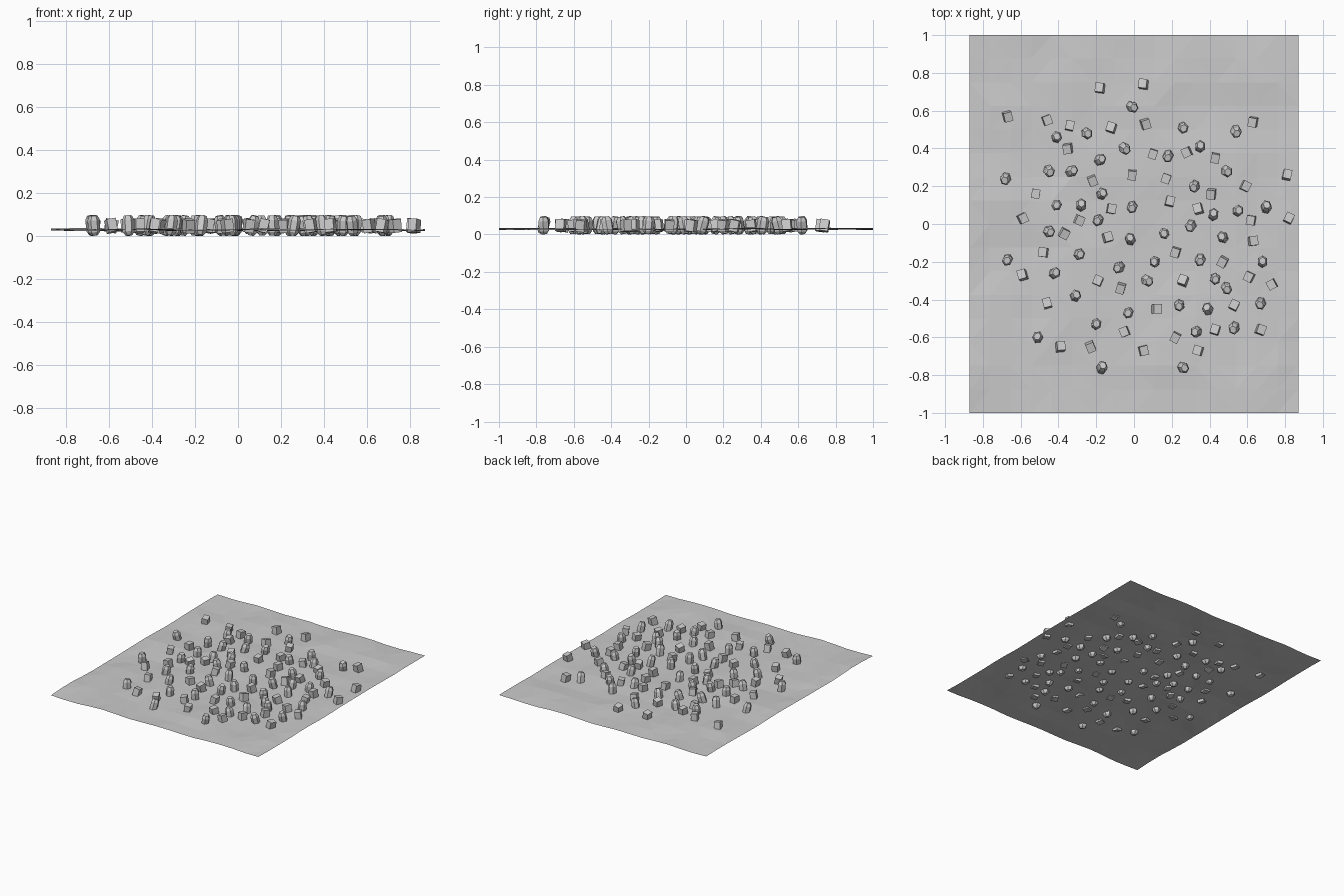
import bpy, bmesh, math, random
from mathutils import Vector, Matrix, Euler, noise

if "Cube" in bpy.data.objects:
    bpy.data.objects.remove(bpy.data.objects["Cube"])

random.seed(4)
HX, HY = 0.87, 1.0

# Stone positions on the ground, in hundredths of a unit
BLOCKS = [(-18, 72), (5, 74), (-67, 57), (-34, 52), (-12, 51), (6, 53), (63, 54), (-46, 55), (-35, 40),
          (10, 37), (28, 38), (43, 35), (-22, 23), (-1, 26), (17, 24), (59, 20), (81, 26), (-52, 16),
          (41, 16), (19, 12), (-12, 8), (-29, 2), (34, 8), (62, 2), (82, 3), (-59, 3), (-37, -5),
          (-14, -7), (63, -9), (22, -15), (-48, -15), (47, -20), (-59, -27), (-19, -30), (-7, -34),
          (26, -30), (61, -28), (73, -32), (-46, -42), (12, -45), (53, -43), (-5, -57), (22, -60),
          (43, -56), (67, -56), (-39, -65), (-23, -65), (5, -67), (34, -67)]
BOULDERS = [(-1, 62), (-41, 46), (-25, 48), (26, 51), (54, 49), (-5, 40), (-18, 34), (18, 36), (35, 41),
            (-45, 28), (-33, 28), (-68, 24), (49, 28), (32, 20), (-17, 16), (-41, 10), (-28, 10),
            (-1, 9), (55, 7), (70, 9), (42, 5), (-19, 2), (-45, -4), (-2, -8), (16, -5), (30, -1),
            (47, -7), (-29, -16), (-8, -23), (11, -20), (35, -19), (68, -20), (-67, -19), (-42, -26),
            (7, -30), (43, -29), (49, -34), (-31, -38), (-3, -47), (24, -43), (39, -45), (67, -42),
            (-20, -53), (33, -57), (53, -55), (-51, -60), (-17, -76), (26, -76)]


def add_object(name, bm, mesh_name=None):
    me = bpy.data.meshes.new(mesh_name or name)
    bmesh.ops.recalc_face_normals(bm, faces=bm.faces)
    bm.to_mesh(me)
    bm.free()
    ob = bpy.data.objects.new(name, me)
    bpy.context.collection.objects.link(ob)
    return ob


def height(x, y):
    return 0.036 + 0.012 * noise.noise(Vector((x * 4, y * 4, 0.7)))


# Gently uneven ground sheet, 16 x 16 cells split into triangles
bm = bmesh.new()
bmesh.ops.create_grid(bm, x_segments=16, y_segments=16, size=1)
for v in bm.verts:
    v.co.x *= HX
    v.co.y *= HY
    v.co.z = height(v.co.x, v.co.y)
bmesh.ops.triangulate(bm, faces=bm.faces)
ground = bpy.data.objects.new("ground", bpy.data.meshes.new("ground"))
bm.to_mesh(ground.data)
bm.free()
bpy.context.collection.objects.link(ground)


def loft(bm, rings, sides, matrix):
    """Closed low-poly stone from (radius, z) rings."""
    loops = []
    for r, z in rings:
        loops.append([bm.verts.new(matrix @ Vector((r * math.cos(math.tau * (i + .5) / sides),
                                                    r * 1.12 * math.sin(math.tau * (i + .5) / sides), z)))
                      for i in range(sides)])
    for a, b in zip(loops, loops[1:]):
        for i in range(sides):
            j = (i + 1) % sides
            bm.faces.new((a[i], a[j], b[j], b[i]))
    bm.faces.new(loops[0][::-1])
    bm.faces.new(loops[-1])


def scatter(name, spots, rings, sides, z):
    bm = bmesh.new()
    for x, y in spots:
        tilt = Euler((random.uniform(-.22, .22), random.uniform(-.22, .22), random.uniform(-.5, .5)))
        loft(bm, rings, sides, Matrix.Translation((x / 100, y / 100, z)) @ tilt.to_matrix().to_4x4())
    return add_object(name, bm)


# Small four-sided blocks and taller chipped boulders, half sunk in the ground
scatter("stone_blocks", BLOCKS, [(.030, -.031), (.031, .031)], 4, 0.054)
scatter("chipped_stones", BOULDERS,
        [(.015, -.047), (.027, -.030), (.028, .025), (.018, .046)], 6, 0.056)

# Rest the lowest point on z = 0
obs = list(bpy.context.collection.objects)
low = min(v.co.z for o in obs for v in o.data.vertices)
for o in obs:
    o.data.transform(Matrix.Translation((0, 0, -low)))
